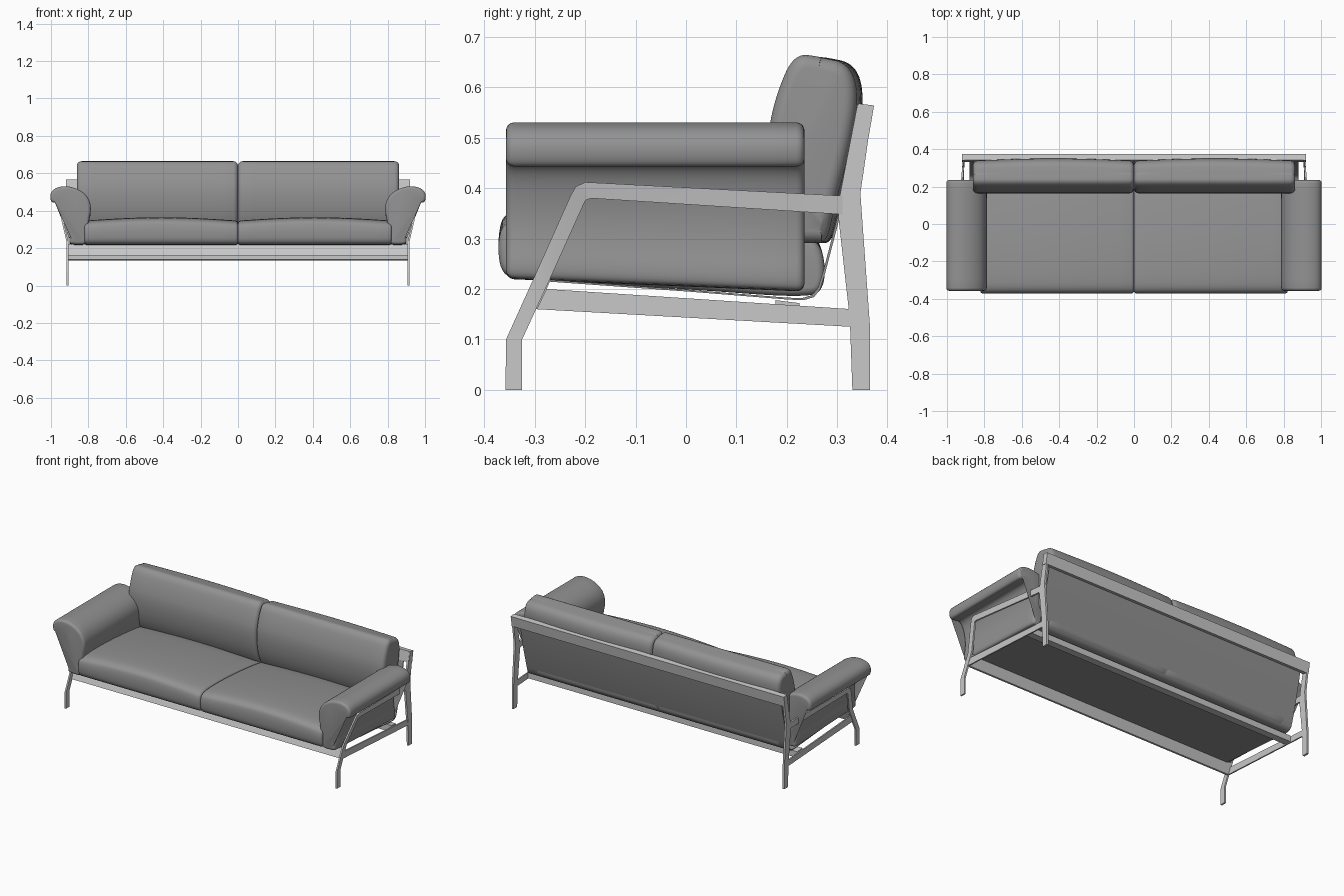
import bpy, bmesh, math
from mathutils import Vector

old = bpy.data.objects.get("Cube")
if old:
    bpy.data.objects.remove(old, do_unlink=True)


def material(name, grey):
    m = bpy.data.materials.new(name)
    m.use_nodes = True
    colour = (grey, grey, grey, 1)
    m.diffuse_color = colour
    m.node_tree.nodes["Principled BSDF"].inputs["Base Color"].default_value = colour
    return m


LEATHER = material("grey leather", 0.29)
METAL = material("light grey metal", 0.58)


def finish(name, bm, mat, angle):
    bmesh.ops.recalc_face_normals(bm, faces=bm.faces)
    mesh = bpy.data.meshes.new(name)
    bm.to_mesh(mesh)
    bm.free()
    mesh.materials.append(mat)
    obj = bpy.data.objects.new(name, mesh)
    bpy.context.collection.objects.link(obj)
    bpy.ops.object.select_all(action="DESELECT")
    obj.select_set(True)
    bpy.context.view_layer.objects.active = obj
    bpy.ops.object.shade_smooth_by_angle(angle=math.radians(angle))
    return obj


def chaikin(points, rounds=3):
    """Round a closed outline by cutting its corners."""
    pts = [Vector(p) for p in points]
    for _ in range(rounds):
        cut = []
        for a, b in zip(pts, pts[1:] + pts[:1]):
            cut += [a.lerp(b, 0.25), a.lerp(b, 0.75)]
        pts = cut
    return pts


def cushion(name, outline, start, end, radius, place):
    """Loft a rounded outline from start to end, rolling both ends over."""
    pts = chaikin(outline)
    n = len(pts)
    area = sum(pts[i - 1].cross(pts[i]) for i in range(n))
    sign = 1 if area > 0 else -1
    inward = []
    for i in range(n):
        d = (pts[(i + 1) % n] - pts[i - 1]).normalized()
        inward.append(Vector((-d.y, d.x)) * sign)
    arc = [math.radians(a) for a in (0, 20, 42, 65, 90)]
    roll = [(radius * (1 - math.sin(a)), radius * (1 - math.cos(a))) for a in arc]
    # roll pairs hold (inset, distance from the end)
    stations = [(start + (r[1] if end > start else -r[1]), r[0])
                for r in [(radius * (1 - math.sin(a)), radius * (1 - math.cos(a)))
                          for a in arc]]
    step = 1 if end > start else -1
    a, b = start + step * radius, end - step * radius
    stations += [(a + (b - a) * i / 12, 0) for i in range(1, 12)]
    stations += [(end - step * d, inset) for inset, d in reversed(roll)]
    bm = bmesh.new()
    rings = []
    for pos, inset in stations:
        t = (pos - start) / (end - start)
        ring = [p + m * inset for p, m in zip(pts, inward)]
        rings.append([bm.verts.new(place(pos, t, q.x, q.y)) for q in ring])
    for r0, r1 in zip(rings, rings[1:]):
        for i in range(n):
            j = (i + 1) % n
            bm.faces.new((r0[i], r0[j], r1[j], r1[i]))
    bm.faces.new(rings[0])
    bm.faces.new(rings[-1])
    return finish(name, bm, LEATHER, 50)


def ribbon(name, pairs, x0, x1, mat, warp=lambda x, y, z: x, angle=25):
    """Solid strip between two side-view lines, spanning x0 to x1."""
    bm = bmesh.new()
    rows = [[bm.verts.new((warp(x, *p), *p)) for x, p in
             ((x0, a), (x0, b), (x1, b), (x1, a))] for a, b in pairs]
    for r0, r1 in zip(rows, rows[1:]):
        for i in range(4):
            j = (i + 1) % 4
            bm.faces.new((r0[i], r0[j], r1[j], r1[i]))
    bm.faces.new(rows[0])
    bm.faces.new(rows[-1])
    return finish(name, bm, mat, angle)


# Side-view outlines (y, z) of the cushions
SEAT = [(-.365, .222), (-.375, .29), (-.36, .335), (-.29, .348), (-.1, .345), (.12, .325),
        (.25, .305), (.275, .27), (.275, .20), (.24, .182), (0, .20), (-.3, .217)]
BACK = [(.21, .29), (.172, .38), (.16, .50), (.18, .59), (.215, .668), (.27, .66), (.33, .648),
        (.35, .585), (.332, .48), (.30, .36), (.285, .29), (.25, .292)]
# Front-view outline (x, z) of an arm cushion
ARM = [(.815, .22), (.87, .22), (.907, .225), (.888, .32), (.902, .41), (.93, .452),
       (.975, .442), (1.0, .445), (1.006, .49), (.98, .522), (.92, .534), (.855, .517),
       (.805, .48), (.782, .42), (.80, .33), (.808, .25)]


def seat_place(x, t, y, z):
    lift = 0.018 * math.sin(math.pi * t) * max(0, min(1, (z - .27) / .05))
    return x, y, z + lift


def back_place(x, t, y, z):
    puff = math.sin(math.pi * t)
    return x, y + .012 * (puff - .6) * (1 if y > .27 else 0), z


# Flare the side frames outwards above the seat rail, more at the front
def flare(x, y, z):
    rise = max(0, z - .235) / .18
    forward = max(0, min(1, (.33 - y) / .52))
    return x + math.copysign(.042 * rise * forward, x)


LEG_AND_ARM = [((-.358, 0), (-.325, 0)), ((-.357, .10), (-.325, .10)),
               ((-.296, .235), (-.263, .235)), ((-.229, .385), (-.204, .366)),
               ((-.219, .403), (-.199, .376)), ((-.20, .412), (-.188, .38)),
               ((.31, .385), (.31, .348))]
POST = [((.33, 0), (.365, 0)), ((.325, .14), (.365, .125)), ((.302, .345), (.348, .36)),
        ((.306, .39), (.346, .39)), ((.34, .566), (.371, .563))]
SIDE_RAIL = [((-.277, .20), (-.296, .16)), ((.33, .16), (.33, .125))]

for side, s in (("left", 1), ("right", -1)):
    cushion(f"{side}_seat_cushion", SEAT, 0, .822 * s, .015, seat_place)
    cushion(f"{side}_back_cushion", BACK, 0, .862 * s, .025, back_place)
    cushion(f"{side}_arm_cushion", ARM, -.357, .235, .016,
            lambda y, t, x, z: (x * s, y, z - .025 * t * max(0, min(1, (.42 - z) / .19))))
    ribbon(f"{side}_front_leg_and_arm_bar", LEG_AND_ARM, .907 * s, .917 * s, METAL, flare)
    ribbon(f"{side}_back_post", POST, .906 * s, .918 * s, METAL)
    ribbon(f"{side}_lower_rail", SIDE_RAIL, .908 * s, .916 * s, METAL)

# Rails running across the frame
ribbon("front_rail", [((-.305, .16), (-.293, .16)), ((-.28, .222), (-.268, .22))],
       -.908, .908, METAL)
ribbon("under_seat_rail", [((.178, .138), (.178, .178)), ((.225, .135), (.225, .172))],
       -.908, .908, METAL)
ribbon("top_back_rail", [((.332, .505), (.362, .50)), ((.342, .568), (.373, .564))],
       -.92, .92, METAL)

# Hanging sheet that carries the seat and the back
SHEET = [(-.28, .219), (0, .199), (.2, .183), (.23, .182), (.25, .188), (.262, .203),
         (.272, .235), (.302, .35), (.325, .45), (.34, .53)]
ribbon("support_sheet", [((y, z), (y + .004, z - .004)) for y, z in SHEET],
       -.88, .88, LEATHER, angle=40)
